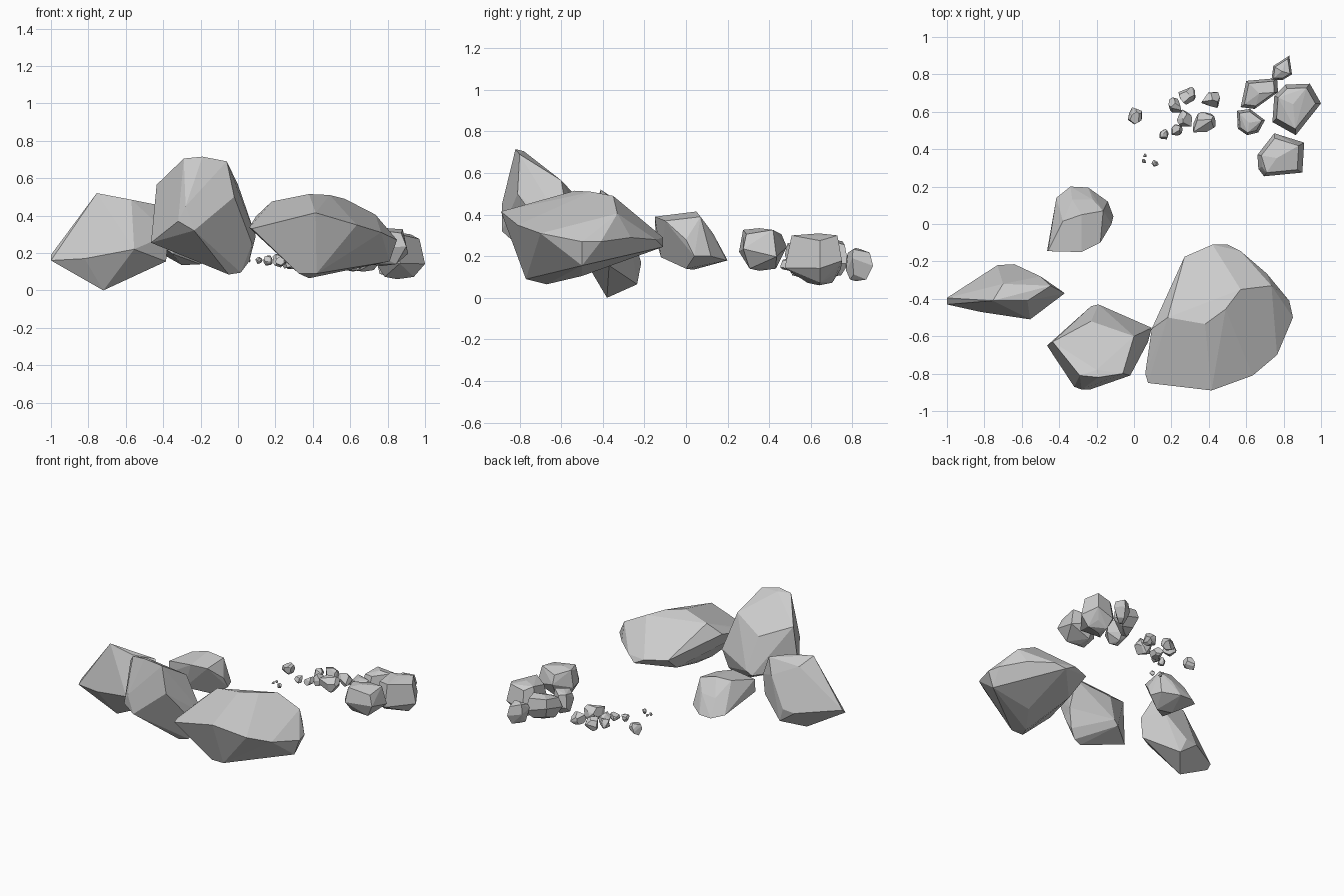
import bpy, bmesh, math, random
from mathutils import Vector

if "Cube" in bpy.data.objects:
    bpy.data.objects.remove(bpy.data.objects["Cube"])

random.seed(7)


def finish(bm, name):
    """Merge nearly coplanar triangles into flat facets and make the object."""
    bmesh.ops.dissolve_limit(bm, angle_limit=math.radians(6), verts=bm.verts, edges=bm.edges)
    bmesh.ops.recalc_face_normals(bm, faces=bm.faces)
    me = bpy.data.meshes.new(name)
    bm.to_mesh(me)
    bm.free()
    ob = bpy.data.objects.new(name, me)
    bpy.context.collection.objects.link(ob)
    return ob


def hull(bm):
    r = bmesh.ops.convex_hull(bm, input=bm.verts)
    junk = [v for v in set(r["geom_interior"] + r["geom_unused"])
            if isinstance(v, bmesh.types.BMVert)]
    bmesh.ops.delete(bm, geom=junk, context='VERTS')


def boulder(name, corners):
    """Faceted boulder wrapped around its corner points."""
    bm = bmesh.new()
    for c in corners:
        bm.verts.new(c)
    hull(bm)
    return finish(bm, name)


def stone(name, outline, z0, z1):
    """Medium stone: a plan outline with a broad top and a narrower bottom."""
    n = len(outline)
    cx, cy = sum(p[0] for p in outline) / n, sum(p[1] for p in outline) / n
    h = z1 - z0
    pts = [(cx, cy, z0)]
    for i, (x, y) in enumerate(outline):
        pts.append((x, y, z0 + h * random.uniform(.3, .7)))
        pts.append((cx + (x - cx) * .8, cy + (y - cy) * .8, z1 - h * (.04 if i % 2 else .14)))
        pts.append((cx + (x - cx) * .6, cy + (y - cy) * .6, z0 + h * (.2 if i % 2 else .05)))
    pts.append((cx, cy, z1))
    return boulder(name, pts)


def pebble(name, centre, size):
    """Small stone: a cube chipped by random planes and fitted to its size."""
    bm = bmesh.new()
    bmesh.ops.create_cube(bm, size=4)
    for i in range(22):
        n = Vector([random.gauss(0, 1) for _ in range(3)]).normalized()
        bmesh.ops.bisect_plane(bm, geom=bm.verts[:] + bm.edges[:] + bm.faces[:],
                               plane_co=n * random.uniform(.8, 1.1), plane_no=n, clear_outer=True)
        hull(bm)
    pts = [v.co.copy() for v in bm.verts]
    bm.free()
    lo = [min(p[k] for p in pts) for k in range(3)]
    hi = [max(p[k] for p in pts) for k in range(3)]
    return boulder(name, [[centre[k] + size[k] * ((p[k] - lo[k]) / (hi[k] - lo[k]) - .5)
                           for k in range(3)] for p in pts])


# Leaning slab on the left
boulder("left_slab", [
    (-1, -.395, .19), (-1, -.43, .16), (-.755, -.41, .52),
    (-.57, -.41, .485), (-.445, -.33, .46), (-.37, -.37, .3), (-.385, -.37, .155),
    (-.72, -.38, 0), (-.62, -.495, .2), (-.555, -.51, .22), (-.82, -.47, .17),
    (-.73, -.22, .16), (-.64, -.215, .17), (-.6, -.235, .065), (-.7, -.32, .46),
    (-.5, -.28, .36)])

# Tall upright boulder at the front
boulder("tall_boulder", [
    (-.465, -.65, .255), (-.435, -.63, .565), (-.29, -.81, .705),
    (-.19, -.82, .715), (-.2, -.78, .705), (-.06, -.8, .69), (0, -.6, .565),
    (-.23, -.52, .48), (-.23, -.44, .22), (-.19, -.43, .25), (.095, -.555, .29),
    (.075, -.63, .25), (.06, -.58, .155), (.015, -.6, .095), (-.05, -.62, .085),
    (-.32, -.87, .37), (-.235, -.885, .32), (-.28, -.885, .45), (-.02, -.81, .5)])

# Large wide boulder on the right
boulder("wide_boulder", [
    (.06, -.8, .335), (.075, -.85, .33), (.095, -.56, .395), (.18, -.5, .475),
    (.38, -.535, .515), (.49, -.455, .51), (.57, -.35, .49), (.735, -.33, .405),
    (.415, -.89, .415), (.635, -.81, .35), (.765, -.7, .31), (.85, -.5, .27),
    (.83, -.41, .27), (.71, -.265, .29), (.57, -.145, .28), (.42, -.11, .29),
    (.5, -.11, .245), (.27, -.175, .3), (.81, -.5, .155), (.38, -.67, .065),
    (.325, -.77, .09), (.42, -.77, .09), (.5, -.5, .105), (.3, -.32, .185)])

# Smaller rounded boulder behind
boulder("back_boulder", [
    (-.46, -.145, .37), (-.465, -.145, .28), (-.28, -.15, .39), (-.38, .015, .4),
    (-.28, .05, .415), (-.165, .07, .39), (-.18, -.1, .37), (-.12, 0, .28),
    (-.11, .04, .2), (-.14, .12, .2), (-.22, .13, .31), (-.33, .13, .3),
    (-.245, .195, .18), (-.34, .2, .18), (-.415, .14, .2), (-.3, .035, .135),
    (-.2, 0, .14), (-.35, -.12, .195)])

# Cluster of medium stones at the back right
stone("medium_stone_1", [(.665, .295), (.66, .37), (.75, .485), (.91, .435), (.9, .275), (.695, .255)], .13, .335)
stone("medium_stone_2", [(.74, .545), (.75, .685), (.81, .745), (.94, .75), (1, .645), (.865, .475)], .06, .31)
stone("medium_stone_3", [(.57, .625), (.6, .765), (.765, .78), (.77, .705), (.645, .615)], .1, .28)
stone("medium_stone_4", [(.735, .77), (.745, .845), (.83, .9), (.845, .8), (.795, .77)], .08, .24)
stone("medium_stone_5", [(.555, .51), (.55, .605), (.62, .615), (.7, .555), (.665, .49), (.605, .475)], .1, .27)

# Scattered pebbles: x, y, width, depth
PEBBLES = [(.005, .578, .075, .09), (.283, .685, .09, .095), (.41, .663, .1, .085),
           (.22, .636, .07, .08), (.27, .567, .08, .09), (.375, .545, .12, .11),
           (.16, .48, .05, .055), (.23, .503, .06, .06), (.058, .367, .02, .02),
           (.053, .337, .022, .022), (.113, .325, .038, .035)]
for i, (x, y, w, d) in enumerate(PEBBLES):
    pebble(f"pebble_{i + 1}", (x, y, .16), (w, d, (w + d) / 2))
